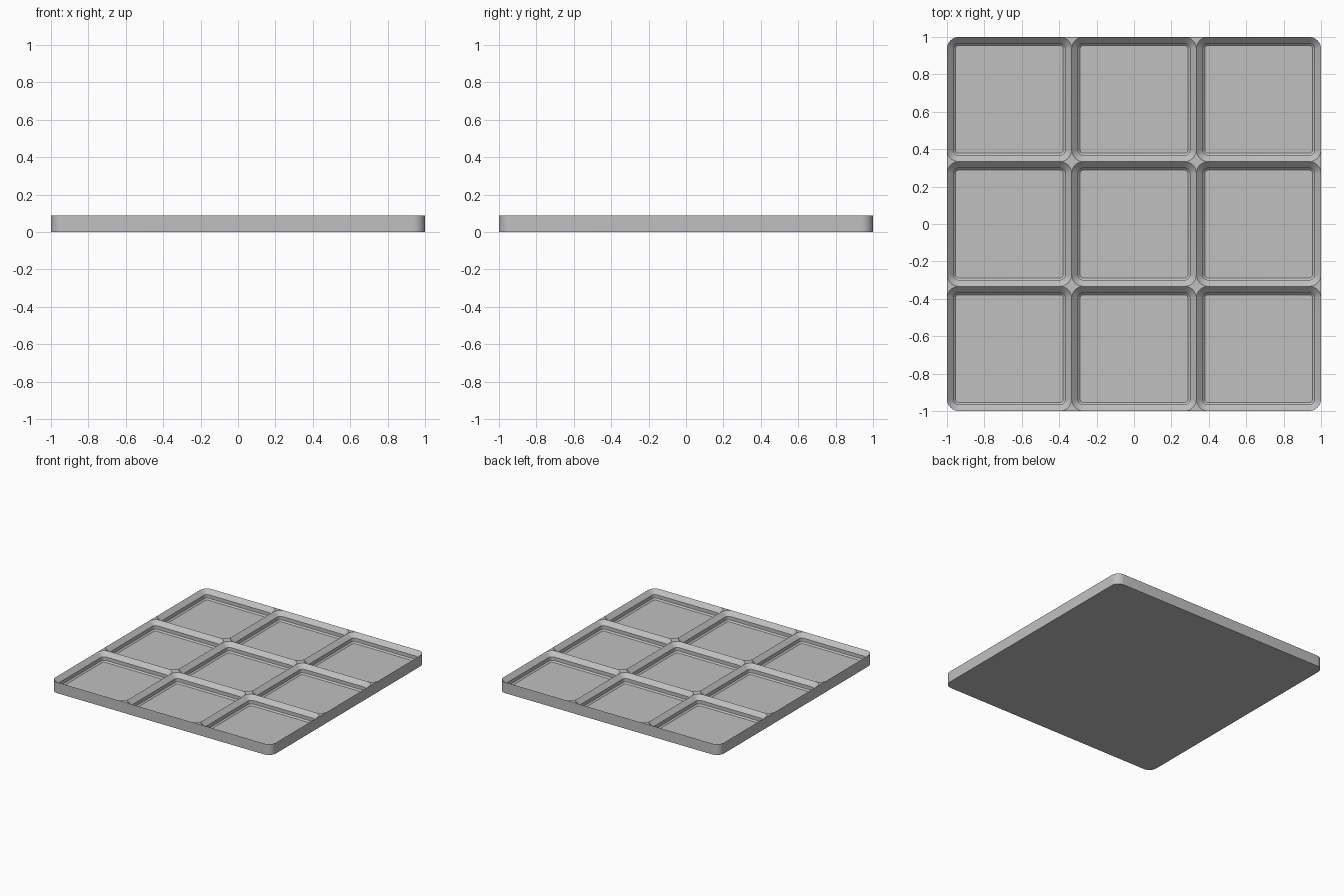
import bpy
import bmesh
from math import cos, sin, pi

cube = bpy.data.objects.get("Cube")
if cube:
    bpy.data.objects.remove(cube, do_unlink=True)

CELLS = 3
PITCH = 2 / CELLS
UNIT = PITCH / 42            # one millimetre of a 42 mm grid cell
HEIGHT = 5.6 * UNIT
SEGMENTS = 10

# Pocket profile from rim to floor: inset, depth (in millimetres)
PROFILE = [(0, 0), (2.15, 2.15), (2.15, 3.95), (2.85, 4.65)]
RIM_RADIUS = 4

grey = bpy.data.materials.new("grey_plastic")
grey.use_nodes = True
colour = (0.53, 0.53, 0.53, 1)
grey.diffuse_color = colour
grey.node_tree.nodes["Principled BSDF"].inputs["Base Color"].default_value = colour


def rounded_loop(bm, cx, cy, inset, z):
    """Rounded square of vertices, one list per corner, counter-clockwise."""
    radius = (RIM_RADIUS - inset) * UNIT
    centre = PITCH / 2 - RIM_RADIUS * UNIT
    corners = []
    for q, (sx, sy) in enumerate([(1, 1), (-1, 1), (-1, -1), (1, -1)]):
        arc = []
        for i in range(SEGMENTS + 1):
            a = (q + i / SEGMENTS) * pi / 2
            arc.append(bm.verts.new((cx + sx * centre + radius * cos(a),
                                     cy + sy * centre + radius * sin(a), z)))
        corners.append((sx, sy, arc))
    return corners


def add_cell(bm, col, row):
    cx = (col - (CELLS - 1) / 2) * PITCH
    cy = (row - (CELLS - 1) / 2) * PITCH
    loops = [rounded_loop(bm, cx, cy, inset, HEIGHT - depth * UNIT)
             for inset, depth in PROFILE]
    rings = [[v for _, _, arc in loop for v in arc] for loop in loops]
    # Stepped pocket wall
    for upper, lower in zip(rings, rings[1:]):
        for i in range(len(upper)):
            j = (i + 1) % len(upper)
            bm.faces.new((upper[i], upper[j], lower[j], lower[i]))
    # Pocket floor
    bm.faces.new(rings[-1])
    # Flat webs at the cell corners, left open on the plate's own corners
    for sx, sy, arc in loops[0]:
        px, py = cx + sx * PITCH / 2, cy + sy * PITCH / 2
        if abs(px) > 0.99 and abs(py) > 0.99:
            continue
        tip = bm.verts.new((px, py, HEIGHT))
        for a, b in zip(arc, arc[1:]):
            bm.faces.new((tip, b, a))


bm = bmesh.new()
for col in range(CELLS):
    for row in range(CELLS):
        add_cell(bm, col, row)
bmesh.ops.remove_doubles(bm, verts=bm.verts, dist=0.0001)

# Outer wall and flat underside
rim = [e for e in bm.edges if e.is_boundary]
wall = bmesh.ops.extrude_edge_only(bm, edges=rim)["geom"]
for v in wall:
    if isinstance(v, bmesh.types.BMVert):
        v.co.z = 0
base = [e for e in bm.edges if all(v.co.z == 0 for v in e.verts)]
bmesh.ops.holes_fill(bm, edges=base, sides=0)
bmesh.ops.recalc_face_normals(bm, faces=bm.faces)

mesh = bpy.data.meshes.new("grid_baseplate")
bm.to_mesh(mesh)
bm.free()
mesh.materials.append(grey)
plate = bpy.data.objects.new("grid_baseplate", mesh)
bpy.context.collection.objects.link(plate)

bpy.ops.object.select_all(action='DESELECT')
plate.select_set(True)
bpy.context.view_layer.objects.active = plate
bpy.ops.object.shade_smooth_by_angle(angle=pi / 6)
